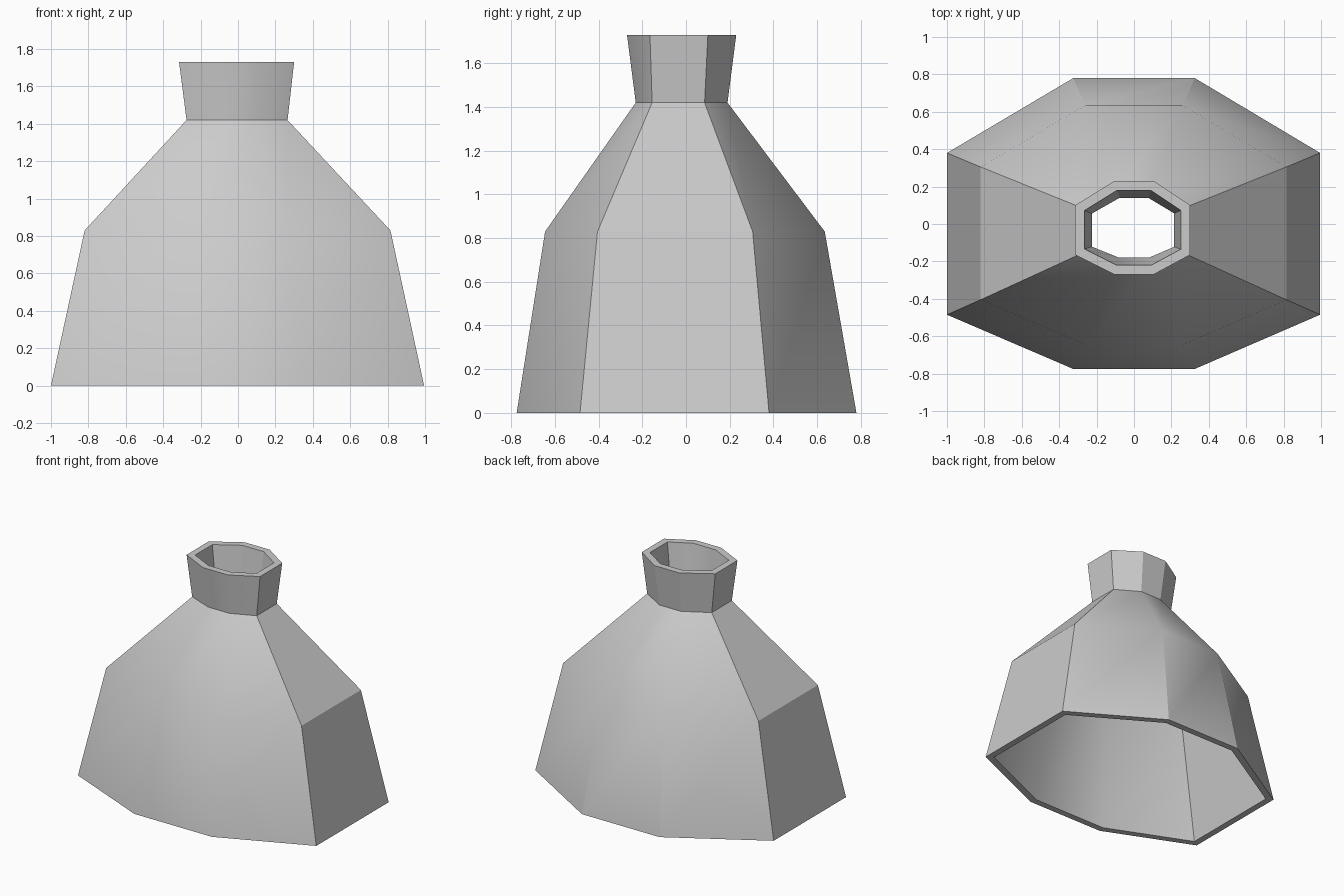
import bpy, bmesh, math
from mathutils import Vector

cube = bpy.data.objects.get("Cube")
if cube:
    bpy.data.objects.remove(cube, do_unlink=True)

WALL = 0.05

# One flat grey for the whole shell
grey = bpy.data.materials.new("plain grey")
colour = (0.6, 0.6, 0.6, 1)
grey.diffuse_color = colour
grey.use_nodes = True
grey.node_tree.nodes["Principled BSDF"].inputs["Base Color"].default_value = colour

# Height, corner left x / right x, flat half width, corner front / back y, flat front / back y
LEVELS = [
    (0.0, -1.0, 0.995, 0.325, -0.485, 0.38, -0.775, 0.78),
    (0.83, -0.82, 0.815, 0.26, -0.405, 0.305, -0.645, 0.635),
    (1.42, -0.275, 0.265, 0.09, -0.155, 0.085, -0.23, 0.19),
    (1.73, -0.315, 0.30, 0.105, -0.165, 0.10, -0.27, 0.23),
]


def octagon(left, right, flat, corner_f, corner_b, front, back):
    """Counter-clockwise eight-sided outline."""
    return [Vector(p) for p in (
        (-flat, front), (flat, front), (right, corner_f), (right, corner_b),
        (flat, back), (-flat, back), (left, corner_b), (left, corner_f))]


def inset(points, d):
    """Move every side of the outline inwards by d with mitred corners."""
    result = []
    for i, p in enumerate(points):
        a = (p - points[i - 1]).normalized()
        b = (points[(i + 1) % len(points)] - p).normalized()
        na, nb = Vector((-a.y, a.x)), Vector((-b.y, b.x))
        result.append(p + (na + nb) * d / (1 + na.dot(nb)))
    return result


# Closed loop of rings: up the outside, over the rim, down the inside
bm = bmesh.new()
rings = []
for z, *shape in LEVELS:
    rings.append([bm.verts.new((p.x, p.y, z)) for p in octagon(*shape)])
for z, *shape in reversed(LEVELS):
    rings.append([bm.verts.new((p.x, p.y, z)) for p in inset(octagon(*shape), WALL)])
for k, low in enumerate(rings):
    high = rings[(k + 1) % len(rings)]
    for i in range(len(low)):
        j = (i + 1) % len(low)
        bm.faces.new((low[i], low[j], high[j], high[i]))
bmesh.ops.recalc_face_normals(bm, faces=bm.faces)

mesh = bpy.data.meshes.new("hollow_funnel")
bm.to_mesh(mesh)
bm.free()
mesh.materials.append(grey)
funnel = bpy.data.objects.new("hollow_funnel", mesh)
bpy.context.collection.objects.link(funnel)

# Soft facets on the front and back, crisp side corners and rims
bpy.ops.object.select_all(action="DESELECT")
funnel.select_set(True)
bpy.context.view_layer.objects.active = funnel
bpy.ops.object.shade_smooth_by_angle(angle=math.radians(30))
